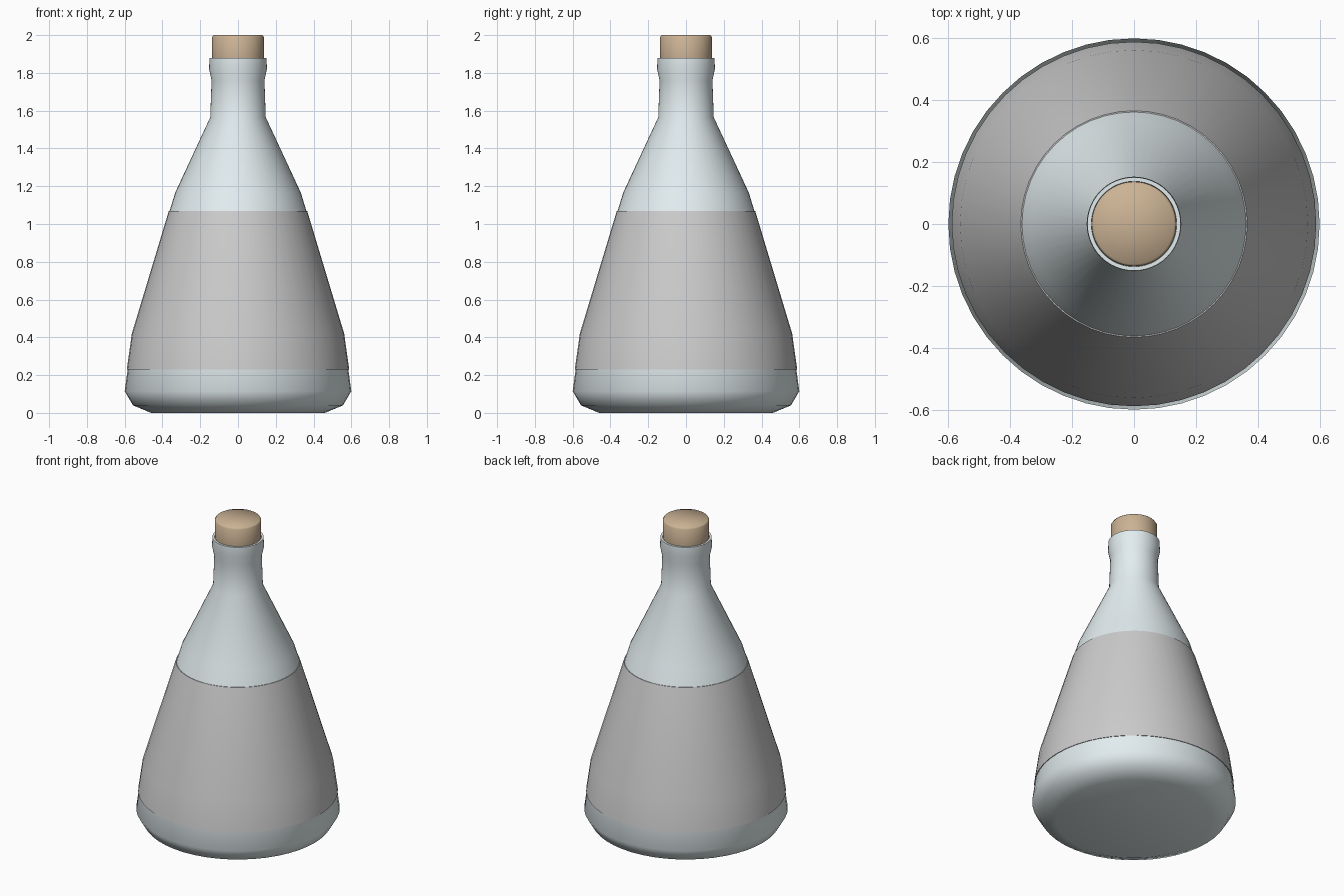
import bpy, bmesh, math

if "Cube" in bpy.data.objects:
    bpy.data.objects.remove(bpy.data.objects["Cube"])

SEGMENTS = 48


def material(name, color):
    m = bpy.data.materials.new(name)
    m.diffuse_color = color
    m.use_nodes = True
    m.node_tree.nodes["Principled BSDF"].inputs["Base Color"].default_value = m.diffuse_color
    return m


def lathe(name, profile, mat=None, angle=40):
    """Spin a list of (radius, height) points around z."""
    bm = bmesh.new()
    verts = [bm.verts.new((r, 0, z)) for r, z in profile]
    edges = [bm.edges.new(pair) for pair in zip(verts, verts[1:])]
    bmesh.ops.spin(bm, geom=verts + edges, cent=(0, 0, 0), axis=(0, 0, 1),
                   angle=math.tau, steps=SEGMENTS, use_merge=True)
    bmesh.ops.remove_doubles(bm, verts=bm.verts, dist=1e-5)
    bmesh.ops.recalc_face_normals(bm, faces=bm.faces)
    mesh = bpy.data.meshes.new(name)
    bm.to_mesh(mesh)
    bm.free()
    obj = bpy.data.objects.new(name, mesh)
    bpy.context.collection.objects.link(obj)
    if mat:
        mesh.materials.append(mat)
    bpy.ops.object.select_all(action='DESELECT')
    obj.select_set(True)
    bpy.context.view_layer.objects.active = obj
    bpy.ops.object.shade_smooth_by_angle(angle=math.radians(angle))
    return obj


glass = material("pale_glass", (0.76, 0.84, 0.86, 1))
cork_brown = material("cork_brown", (0.60, 0.45, 0.30, 1))

# Glass body: base, tapered sides, neck, lip and the mouth closed under the cork
lathe("bottle", [(0, 0), (0.46, 0.0), (0.556, 0.04), (0.6, 0.115), (0.558, 0.42),
                 (0.333, 1.165), (0.147, 1.565), (0.14, 1.76), (0.153, 1.82),
                 (0.151, 1.88), (0.138, 1.88), (0.132, 1.8), (0, 1.8)], glass)

# Wrapped label: a thin closed sleeve following the body
lathe("label", [(0.585, 0.23), (0.589, 0.23), (0.562, 0.42), (0.366, 1.07),
                (0.362, 1.07), (0.558, 0.42), (0.585, 0.23)])

# Cork stopper with a slightly eased top edge
lathe("cork", [(0, 1.801), (0.131, 1.801), (0.137, 1.88), (0.137, 1.99),
               (0.13, 2.0), (0, 2.0)], cork_brown, 60)
